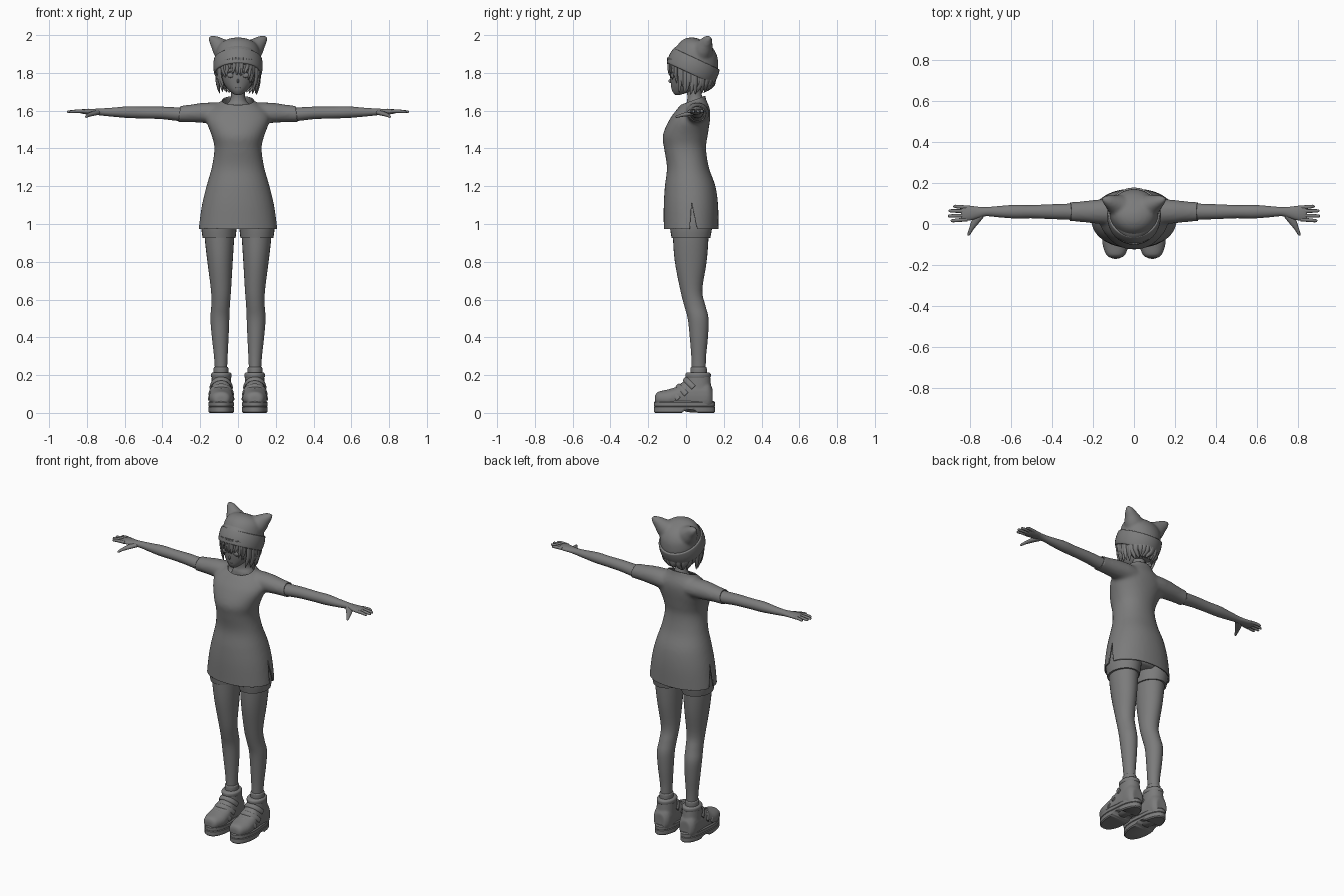
import bpy, bmesh, math, random
from mathutils import Vector, Matrix

if "Cube" in bpy.data.objects:
    bpy.data.objects.remove(bpy.data.objects["Cube"])
random.seed(4)
AXES = {'X': ((0, 1, 0), (0, 0, 1)), 'Y': ((1, 0, 0), (0, 0, 1)), 'Z': ((1, 0, 0), (0, 1, 0))}
DARK = bpy.data.materials.new("dark_grey")
DARK.diffuse_color = (.2, .2, .2, 1)
DARK.use_nodes = True
DARK.node_tree.nodes["Principled BSDF"].inputs["Base Color"].default_value = DARK.diffuse_color


def resample(secs, sub):
    """Catmull-Rom through (x, y, z, ra, rb) sections."""
    out, n = [], len(secs)
    for i in range(n - 1):
        p = [secs[max(i - 1, 0)], secs[i], secs[i + 1], secs[min(i + 2, n - 1)]]
        for k in range(sub):
            t = k / sub
            out.append([0.5 * (2*b + (c - a)*t + (2*a - 5*b + 4*c - d)*t*t + (3*b - a - 3*c + d)*t**3)
                        for a, b, c, d in zip(*p)])
    return out + [list(secs[-1])]


def tube(bm, secs, axis=None, ref=(0, 0, 1), seg=24, sub=4, power=2.0):
    """Loft of elliptical rings, across a fixed axis or along a free path."""
    pts = resample(secs, sub)
    rings = []
    for i, s in enumerate(pts):
        c = Vector(s[:3])
        if axis:
            u, v = map(Vector, AXES[axis])
        else:
            t = (Vector(pts[min(i + 1, len(pts) - 1)][:3]) - Vector(pts[max(i - 1, 0)][:3])).normalized()
            u = Vector(ref).cross(t).normalized()
            v = t.cross(u)
        ring = []
        for k in range(seg):
            a = 2 * math.pi * k / seg
            ca, sa, ex = math.cos(a), math.sin(a), 2 / power
            ca, sa = math.copysign(abs(ca)**ex, ca), math.copysign(abs(sa)**ex, sa)
            ring.append(bm.verts.new(c + u*ca*max(s[3], .0005) + v*sa*max(s[4], .0005)))
        rings.append(ring)
    skin(bm, rings)


def skin(bm, rings):
    n = len(rings[0])
    for r, q in zip(rings, rings[1:]):
        for k in range(n):
            bm.faces.new((r[k], r[(k + 1) % n], q[(k + 1) % n], q[k]))
    bm.faces.new(rings[0])
    bm.faces.new(rings[-1])


def blob(bm, loc, size):
    m = Matrix.Translation(loc) @ Matrix.Diagonal((*size, 1))
    bmesh.ops.create_uvsphere(bm, u_segments=16, v_segments=10, radius=1, matrix=m)


def finish(name, bm, fuse=0, mirror=False, angle=50):
    bmesh.ops.recalc_face_normals(bm, faces=bm.faces)
    me = bpy.data.meshes.new(name)
    bm.to_mesh(me)
    bm.free()
    me.materials.append(DARK)
    me.polygons.foreach_set("use_smooth", [True] * len(me.polygons))
    me.set_sharp_from_angle(angle=math.radians(angle))
    o = bpy.data.objects.new(name, me)
    bpy.context.collection.objects.link(o)
    if fuse:
        r = o.modifiers.new("fuse", 'REMESH')
        r.mode, r.voxel_size, r.use_smooth_shade = 'VOXEL', fuse, True
        s = o.modifiers.new("soften", 'SMOOTH')
        s.factor, s.iterations = .5, 5
    if mirror:
        o.modifiers.new("mirror", 'MIRROR').use_mirror_merge = False
    return o


def part(name, secs, fuse=0, mirror=False, **kw):
    bm = bmesh.new()
    tube(bm, secs, **kw)
    return finish(name, bm, fuse, mirror)


def column(rows, x=0):
    """(z, centre y, half width, half depth) rows to sections."""
    return [(x, cy, z, rx, ry) for z, cy, rx, ry in rows]


# Long shirt: torso and sleeves fused, then opened at hem, neck and cuffs
bm = bmesh.new()
tube(bm, column([(.93, .027, .21, .145), (.98, .027, .208, .145), (1.1, .026, .191, .144), (1.2, .022, .167, .134),
                 (1.3, .01, .139, .111), (1.4, -.005, .125, .111), (1.47, -.004, .14, .119), (1.55, .019, .168, .108),
                 (1.6, .037, .15, .091), (1.64, .047, .1, .068), (1.66, .05, .083, .056), (1.72, .05, .06, .045)]),
     axis='Z', seg=40, power=2.15)
for s in (-1, 1):
    tube(bm, [(s*x, .06, z, ry, rz) for x, z, ry, rz in
              ((.04, 1.58, .06, .058), (.12, 1.587, .063, .057), (.2, 1.588, .057, .052),
               (.26, 1.585, .05, .046), (.35, 1.58, .045, .041))], axis='X')
shirt = finish("shirt", bm, fuse=.011)
me = bpy.data.meshes.new_from_object(shirt.evaluated_get(bpy.context.evaluated_depsgraph_get()))
shirt.modifiers.clear()
bm = bmesh.new()
bm.from_mesh(me)
for co, no in (((0, 0, .973), (0, 0, -1)), ((0, .03, 1.652), (0, -.055, .15)),
               ((.308, 0, 1.6), (1, 0, .12)), ((-.308, 0, 1.6), (-1, 0, .12))):
    bmesh.ops.bisect_plane(bm, geom=bm.verts[:] + bm.edges[:] + bm.faces[:], plane_co=co, plane_no=no, clear_outer=True)
bm.to_mesh(me)
bm.free()
me.materials.clear()
me.materials.append(DARK)
shirt.data = me
shirt.modifiers.new("cloth", 'SOLIDIFY').thickness = .006

# Side slits cut through the hem
bm = bmesh.new()
f = bm.faces.new([bm.verts.new((-.4, y, z)) for y, z in ((.018, .95), (.064, .95), (.03, 1.11))])
ext = bmesh.ops.extrude_face_region(bm, geom=[f])
bmesh.ops.translate(bm, verts=[v for v in ext['geom'] if isinstance(v, bmesh.types.BMVert)], vec=(.8, 0, 0))
cutter = finish("slit_cutter", bm)
cutter.hide_render = True
cutter.display_type = 'WIRE'
b = shirt.modifiers.new("slits", 'BOOLEAN')
b.operation, b.object = 'DIFFERENCE', cutter

# Arms and hands
bm = bmesh.new()
tube(bm, [(x, .06, z, ry, rz) for x, z, ry, rz in
          ((.24, 1.581, .041, .038), (.31, 1.581, .039, .036), (.4, 1.588, .036, .033),
           (.5, 1.59, .032, .031), (.58, 1.592, .033, .031), (.66, 1.592, .027, .024), (.72, 1.593, .022, .019))]
     + [(.76, .056, 1.594, .028, .016), (.8, .053, 1.595, .036, .015),
        (.83, .052, 1.596, .036, .011), (.842, .052, 1.596, .03, .006)], axis='X')
for y, dy, x in ((.022, -.006, .892), (.042, -.003, .905), (.062, .002, .902), (.081, .005, .88)):
    tube(bm, [(.81, y, 1.596, .009, .009), (.85, y + dy/2, 1.597, .009, .009),
              (x - .008, y + dy, 1.594, .0075, .007), (x, y + dy, 1.593, .002, .002)], axis='X', seg=12)
tube(bm, [(.745, .045, 1.59, .018, .013), (.772, .012, 1.583, .018, .012), (.791, -.022, 1.576, .011, .009),
          (.804, -.05, 1.568, .007, .006), (.806, -.056, 1.567, .002, .002)], seg=12)
finish("arm", bm, mirror=True)

# Legs, shorts and socks
part("leg", [(x, y, z, rx, ry) for z, x, y, rx, ry in
             ((.12, .09, .066, .032, .036), (.22, .09, .067, .032, .037), (.3, .091, .067, .036, .039),
              (.4, .094, .068, .044, .048), (.5, .096, .064, .05, .055), (.57, .092, .046, .049, .056),
              (.65, .09, .028, .053, .058), (.8, .095, .025, .067, .084), (.93, .098, .025, .078, .094),
              (1.05, .095, .025, .082, .097))], mirror=True, axis='Z', seg=28)
bm = bmesh.new()
tube(bm, [(.1, .026, .925, .087, .102), (.099, .027, 1.0, .094, .113), (.08, .027, 1.12, .085, .11)], axis='Z', seg=28)
finish("shorts_leg", bm, mirror=True)
part("shorts_seat", column([(.99, .027, .14, .09), (1.03, .027, .165, .115), (1.15, .022, .15, .11)]), axis='Z')
part("sock", column([(.19, .067, .038, .043), (.235, .067, .039, .043), (.243, .067, .034, .039)], .09), mirror=True, axis='Z')

# Boots: foot and shaft fused
bm = bmesh.new()
tube(bm, [(.089, y, z, rx, rz) for y, z, rx, rz in
          ((-.164, .07, .026, .02), (-.15, .075, .046, .036), (-.1, .076, .064, .047), (-.05, .082, .064, .057),
           (0, .09, .059, .084), (.06, .09, .057, .09), (.115, .09, .054, .08), (.14, .08, .036, .05))], axis='Y', power=2.2)
tube(bm, column([(.05, .07, .055, .072), (.13, .066, .054, .068), (.208, .064, .05, .063)], .088), axis='Z', power=2.2)
finish("boot_upper", bm, fuse=.0055, mirror=True)
part("boot_cuff", column([(.185, .064, .05, .063), (.192, .064, .054, .067), (.206, .064, .054, .067), (.213, .064, .048, .06)], .088),
     mirror=True, axis='Z')

# Chunky sole: waisted outline stacked in tiers, with an arch cut underneath
bm = bmesh.new()
stack = []
for z, g in ((0, -.006), (.006, 0), (.03, 0), (.033, -.004), (.036, 0), (.055, 0), (.062, -.006)):
    ring = []
    for k in range(40):
        a = 2 * math.pi * k / 40
        y = -math.cos(a)
        w = .065 - .006*y - .006*math.exp(-((y - .15)/.3)**2)
        sx = math.copysign(abs(math.sin(a))**.85, math.sin(a))
        ring.append(bm.verts.new((.089 + sx*(w + .004 + g), -.008 + (.162 + g)*y, z)))
    stack.append(ring)
skin(bm, stack)
sole = finish("boot_sole", bm, angle=35)
arch = part("arch_cutter", [(-.1, .02, -.042, .06, .06), (.3, .02, -.042, .06, .06)], axis='X', sub=1)
arch.hide_render = True
b = sole.modifiers.new("arch", 'BOOLEAN')
b.operation, b.object = 'DIFFERENCE', arch
sole.modifiers.new("mirror", 'MIRROR').use_mirror_merge = False

# Boot straps over the instep
bm = bmesh.new()
for y, z, w in ((-.085, .12, .064), (-.045, .145, .062), (-.006, .181, .056)):
    tube(bm, [(.089 + w*math.sin(a)*1.02, y + .05*(1 - math.cos(a)), z - .05*(1 - math.cos(a)), .014, .005)
              for a in (-1.5, -1, -.5, 0, .5, 1, 1.5)], ref=(0, -.7, .7), seg=12)
finish("boot_straps", bm, mirror=True)

# Neck, head and face
part("neck", column([(1.58, .055, .085, .06), (1.63, .053, .062, .054), (1.655, .05, .043, .044), (1.69, .044, .036, .038),
                     (1.76, .035, .037, .04)]), axis='Z')
part("head", column([(1.683, -.045, .01, .01), (1.69, -.037, .026, .027), (1.71, -.014, .05, .061), (1.74, 0, .073, .08),
                     (1.78, .014, .09, .098), (1.83, .025, .1, .11), (1.88, .03, .104, .114), (1.93, .035, .09, .1),
                     (1.96, .04, .04, .05)]), axis='Z', seg=32)
bm = bmesh.new()
blob(bm, (0, -.083, 1.757), (.006, .01, .011))
blob(bm, (0, -.075, 1.722), (.014, .004, .002))
for s in (-1, 1):
    blob(bm, (s*.039, -.075, 1.788), (.019, .007, .014))
    tube(bm, [(s*.018, -.085, 1.8, .002, .001), (s*.038, -.081, 1.807, .004, .003), (s*.062, -.066, 1.797, .002, .001)], seg=8)
finish("face_features", bm)

# Hair: back mass plus tapered locks hanging from under the hat
part("hair_back", column([(1.715, .075, .05, .03), (1.74, .07, .08, .052), (1.78, .058, .1, .078),
                          (1.83, .05, .111, .098), (1.88, .045, .11, .1)]), axis='Z')
bm = bmesh.new()
for d in list(range(0, 360, 12)) + list(range(6, 360, 18)):
    a = math.radians(d + random.uniform(-3, 3))
    front = abs((d + 180) % 360 - 180)
    out = Vector((math.sin(a), -math.cos(a), 0))
    c, e = Vector((0, .03, 0)), Vector((out.x*.113, out.y*.122, 0))
    top = c + e + Vector((0, 0, 1.83 - .445*(.005 + e.y)))
    tip_z = (1.80 if front < 35 else 1.76 if front < 55 else 1.70 if front < 120 else 1.705) + random.uniform(-.018, .022)
    pull = .97 if front < 40 else .86 if front < 100 else .66
    side = Vector((-out.y, out.x, 0)) * random.uniform(-.018, .018)
    tip = c + e*pull + side + Vector((0, 0, tip_z))
    mid = c + e*(.99 if front < 100 else .95) + Vector((0, 0, (top.z + tip_z)/2))
    w = .011 if front < 50 else .015
    tube(bm, [(*top, w, .008), (*mid, w*.9, .008), (*(mid*.35 + tip*.65), w*.6, .006), (*tip, .001, .001)],
         ref=out, seg=8, sub=3)
finish("hair_locks", bm)

# Knitted hat with two ears and a folded brim, tilted back
tilt = Matrix.Translation((0, .022, 1.80)) @ Matrix.Rotation(math.radians(-25), 4, 'X')
bm = bmesh.new()
tube(bm, column([(.04, 0, .117, .126), (.075, 0, .119, .126), (.11, -.005, .117, .117), (.14, -.009, .108, .102),
                 (.165, -.012, .085, .075), (.18, -.014, .045, .04), (.183, -.014, .01, .01)]), axis='Z', seg=36)
bm.transform(tilt)
for s in (-1, 1):
    tube(bm, [(s*.04, .07, 1.895, .07, .065), (s*.08, .09, 1.925, .058, .054), (s*.112, .106, 1.957, .038, .036),
              (s*.134, .116, 1.976, .025, .024), (s*.152, .122, 1.99, .008, .008)], ref=(0, 1, 0))
finish("hat_crown", bm, fuse=.008)
bm = bmesh.new()
tube(bm, column([(-.002, 0, .11, .122), (-.003, 0, .12, .131), (.004, 0, .127, .137), (.04, 0, .131, .14),
                 (.074, 0, .128, .136), (.082, 0, .123, .13), (.081, 0, .105, .11)]), axis='Z', seg=40)
bm.transform(tilt)
finish("hat_brim", bm)
